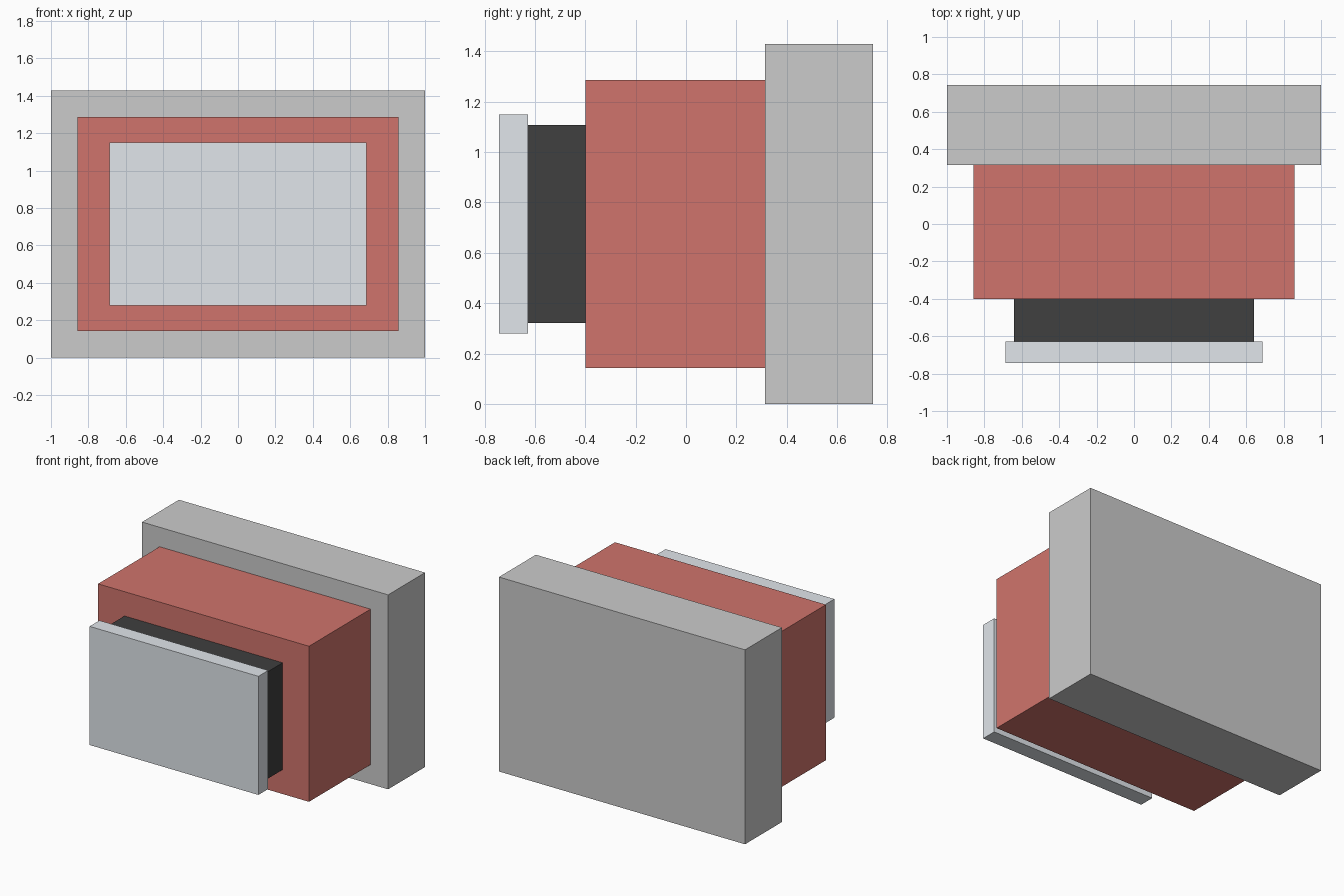
import bpy

if "Cube" in bpy.data.objects:
    bpy.data.objects.remove(bpy.data.objects["Cube"])

U = 1 / 7            # base module
MID_Z = 5 * U        # all slabs share one centre axis


def material(name, rgb):
    mat = bpy.data.materials.new(name)
    mat.diffuse_color = (*rgb, 1)
    mat.use_nodes = True
    mat.node_tree.nodes["Principled BSDF"].inputs["Base Color"].default_value = mat.diffuse_color
    return mat


def slab(name, width, depth, height, y_back, mat=None):
    """Box centred on the axis, running forward from y_back; returns its front y."""
    bpy.ops.mesh.primitive_cube_add(size=1, location=(0, y_back - depth / 2, MID_Z))
    obj = bpy.context.object
    obj.name = name
    obj.scale = (width, depth, height)
    bpy.ops.object.transform_apply(location=False, rotation=False, scale=True)
    if mat:
        obj.data.materials.append(mat)
    return y_back - depth


red = material("red", (0.63, 0.175, 0.15))
black = material("black", (0.05, 0.05, 0.05))
pale_blue = material("pale_blue", (0.75, 0.79, 0.83))

# Stack from back to front
y = 5.2 * U
y = slab("back_plate", 14 * U, 3 * U, 10 * U, y)
y = slab("main_body", 12 * U, 5 * U, 8 * U, y, red)
y = slab("neck_block", 9 * U, 1.6 * U, 5.5 * U, y, black)
y = slab("front_panel", 9.6 * U, 0.8 * U, 6.1 * U, y, pale_blue)
